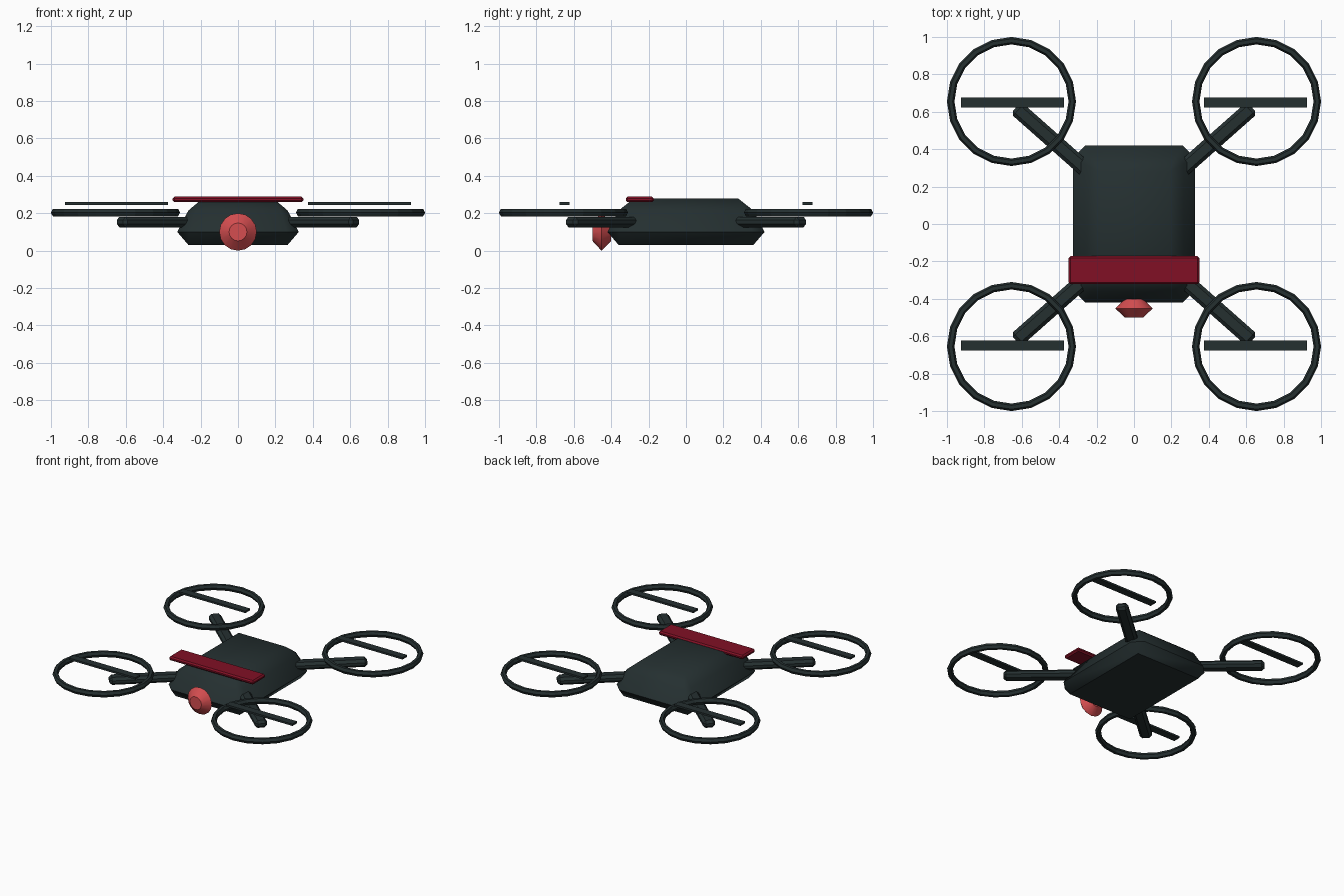
import bpy, bmesh, math
from mathutils import Vector

if "Cube" in bpy.data.objects:
    bpy.data.objects.remove(bpy.data.objects["Cube"])


def material(name, rgb):
    m = bpy.data.materials.new(name)
    m.diffuse_color = (*rgb, 1)
    m.use_nodes = True
    m.node_tree.nodes["Principled BSDF"].inputs["Base Color"].default_value = m.diffuse_color
    return m


DARK = material("dark slate", (0.018, 0.029, 0.030))
CRIMSON = material("crimson", (0.22, 0.005, 0.018))
CORAL = material("coral red", (0.66, 0.075, 0.08))


def finish(bm, name, mat, angle=None):
    bmesh.ops.recalc_face_normals(bm, faces=bm.faces)
    me = bpy.data.meshes.new(name)
    bm.to_mesh(me)
    bm.free()
    me.materials.append(mat)
    ob = bpy.data.objects.new(name, me)
    bpy.context.collection.objects.link(ob)
    if angle:
        bpy.ops.object.select_all(action='DESELECT')
        ob.select_set(True)
        bpy.context.view_layer.objects.active = ob
        bpy.ops.object.shade_smooth_by_angle(angle=math.radians(angle))
    return ob


def box(name, size, loc, mat, rot=0, bevel=0):
    bm = bmesh.new()
    bmesh.ops.create_cube(bm, size=1)
    bmesh.ops.scale(bm, vec=size, verts=bm.verts)
    if bevel:
        bmesh.ops.bevel(bm, geom=bm.edges[:], offset=bevel, segments=1,
                        affect='EDGES', profile=0.5)
    ob = finish(bm, name, mat)
    ob.location = loc
    ob.rotation_euler.z = rot
    return ob


# Body: tapered box with chamfered edges, as a hull of stacked outlines
bm = bmesh.new()
outlines = [  # z, half width, half depth, corner chamfer
    (0.03, 0.265, 0.36, 0),
    (0.10, 0.325, 0.42, 0.065),
    (0.215, 0.265, 0.36, 0.04),
    (0.278, 0.19, 0.28, 0),
]
for z, hx, hy, c in outlines:
    for sx in (-1, 1):
        for sy in (-1, 1):
            corners = {(hx - c, hy), (hx, hy - c)}
            for x, y in corners:
                bm.verts.new((sx * x, sy * y, z))
bmesh.ops.convex_hull(bm, input=bm.verts[:])
bmesh.ops.dissolve_limit(bm, angle_limit=math.radians(2),
                         verts=bm.verts[:], edges=bm.edges[:])
finish(bm, "body", DARK, 40)

# Arms, rotor guards and blades at the four corners
ARM_ANGLE = math.radians(41.5)
ARM_LENGTH = 0.56
for sx, side in ((-1, "left"), (1, "right")):
    for sy, end in ((-1, "front"), (1, "back")):
        tag = f"{end}_{side}"
        cx = 0.632 - math.cos(ARM_ANGLE) * ARM_LENGTH / 2
        cy = 0.622 - math.sin(ARM_ANGLE) * ARM_LENGTH / 2
        box("arm_" + tag, (ARM_LENGTH, 0.085, 0.056),
            (sx * cx, sy * cy, 0.153), DARK, sx * sy * ARM_ANGLE, 0.018)

        # Rotor guard: low-poly ring
        bm = bmesh.new()
        rings = []
        for i in range(20):
            a = math.tau * i / 20
            ring = []
            for j in range(6):
                b = math.tau * j / 6
                r = 0.325 + 0.02 * math.cos(b)
                ring.append(bm.verts.new((r * math.cos(a), r * math.sin(a),
                                          0.023 * math.sin(b))))
            rings.append(ring)
        for i in range(20):
            p, q = rings[i], rings[(i + 1) % 20]
            for j in range(6):
                k = (j + 1) % 6
                bm.faces.new((p[j], q[j], q[k], p[k]))
        guard = finish(bm, "rotor_guard_" + tag, DARK)
        guard.location = (sx * 0.655, sy * 0.655, 0.203)

        box("blade_" + tag, (0.55, 0.055, 0.014),
            (sx * 0.65, sy * 0.65, 0.252), DARK)

# Cross bar over the front of the body
box("top_bar", (0.70, 0.15, 0.03), (0, -0.247, 0.274), CRIMSON, 0, 0.01)

# Camera eye: double-tapered disc facing forward
bm = bmesh.new()
loops = []
for y, r in ((-0.50, 0.048), (-0.452, 0.10), (-0.40, 0.05)):
    loops.append([bm.verts.new((r * math.cos(math.tau * i / 16), y,
                                0.10 + r * math.sin(math.tau * i / 16)))
                  for i in range(16)])
for p, q in zip(loops, loops[1:]):
    for i in range(16):
        k = (i + 1) % 16
        bm.faces.new((p[i], p[k], q[k], q[i]))
bm.faces.new(loops[0])
bm.faces.new(loops[-1])
finish(bm, "camera_eye", CORAL, 30)
